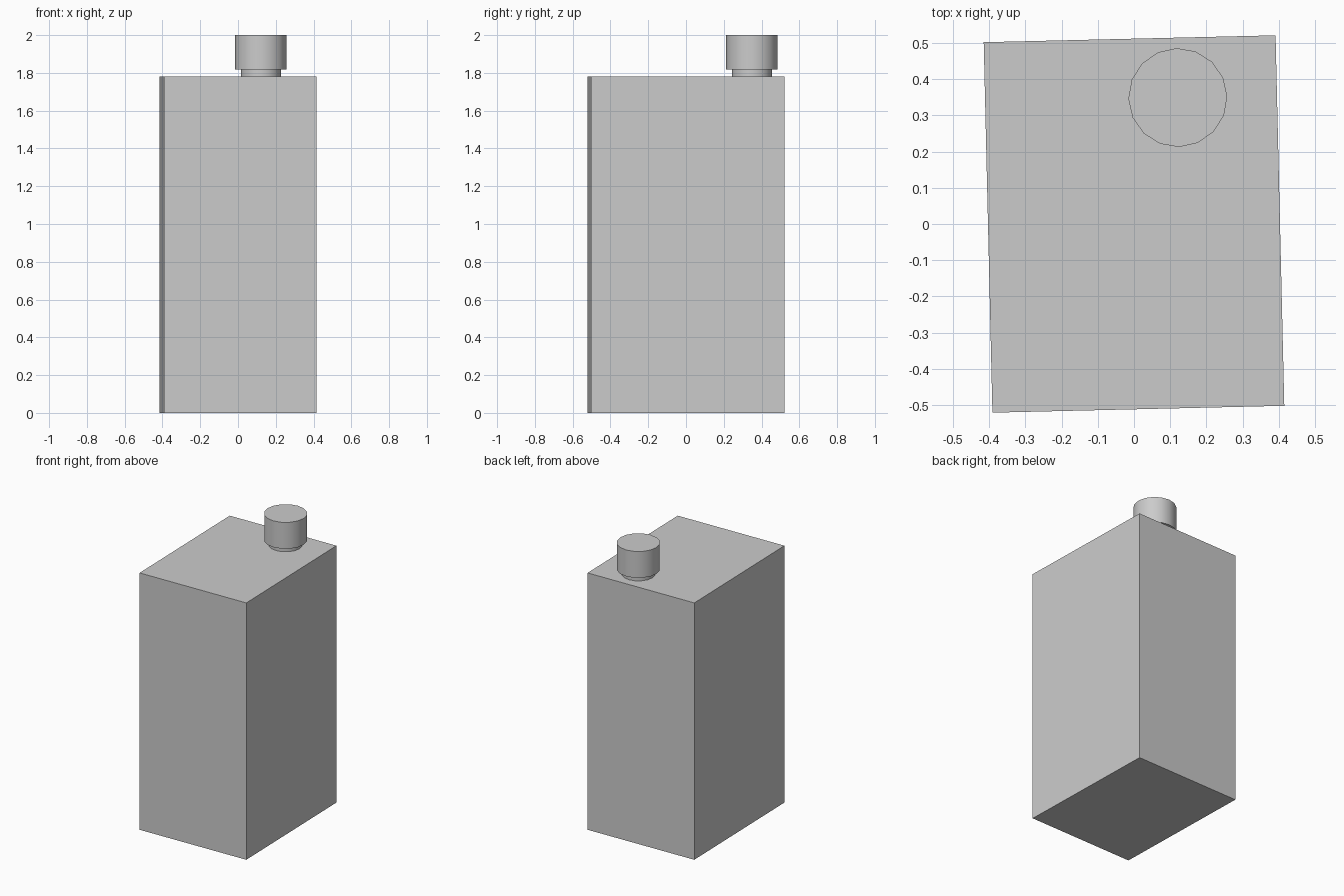
import bpy, math

if "Cube" in bpy.data.objects:
    bpy.data.objects.remove(bpy.data.objects["Cube"])

TURN = math.radians(1.35)  # whole model is turned slightly about z
CAP_X, CAP_Y = 0.121, 0.349


def cylinder(name, radius, z0, z1):
    bpy.ops.mesh.primitive_cylinder_add(
        vertices=16, radius=radius, depth=z1 - z0,
        location=(CAP_X, CAP_Y, (z0 + z1) / 2), rotation=(0, 0, TURN))
    obj = bpy.context.object
    obj.name = name
    bpy.ops.object.shade_smooth_by_angle(angle=math.radians(30))
    return obj


# Rectangular container body
bpy.ops.mesh.primitive_cube_add(size=1, location=(0, 0, 0.891), rotation=(0, 0, TURN))
body = bpy.context.object
body.name = "container_body"
body.scale = (0.806, 1.023, 1.782)
bpy.ops.object.transform_apply(location=False, rotation=False, scale=True)

# Short spout neck and screw cap near the back edge
cylinder("spout_neck", 0.106, 1.782, 1.817)
cylinder("screw_cap", 0.1365, 1.817, 2.0)
